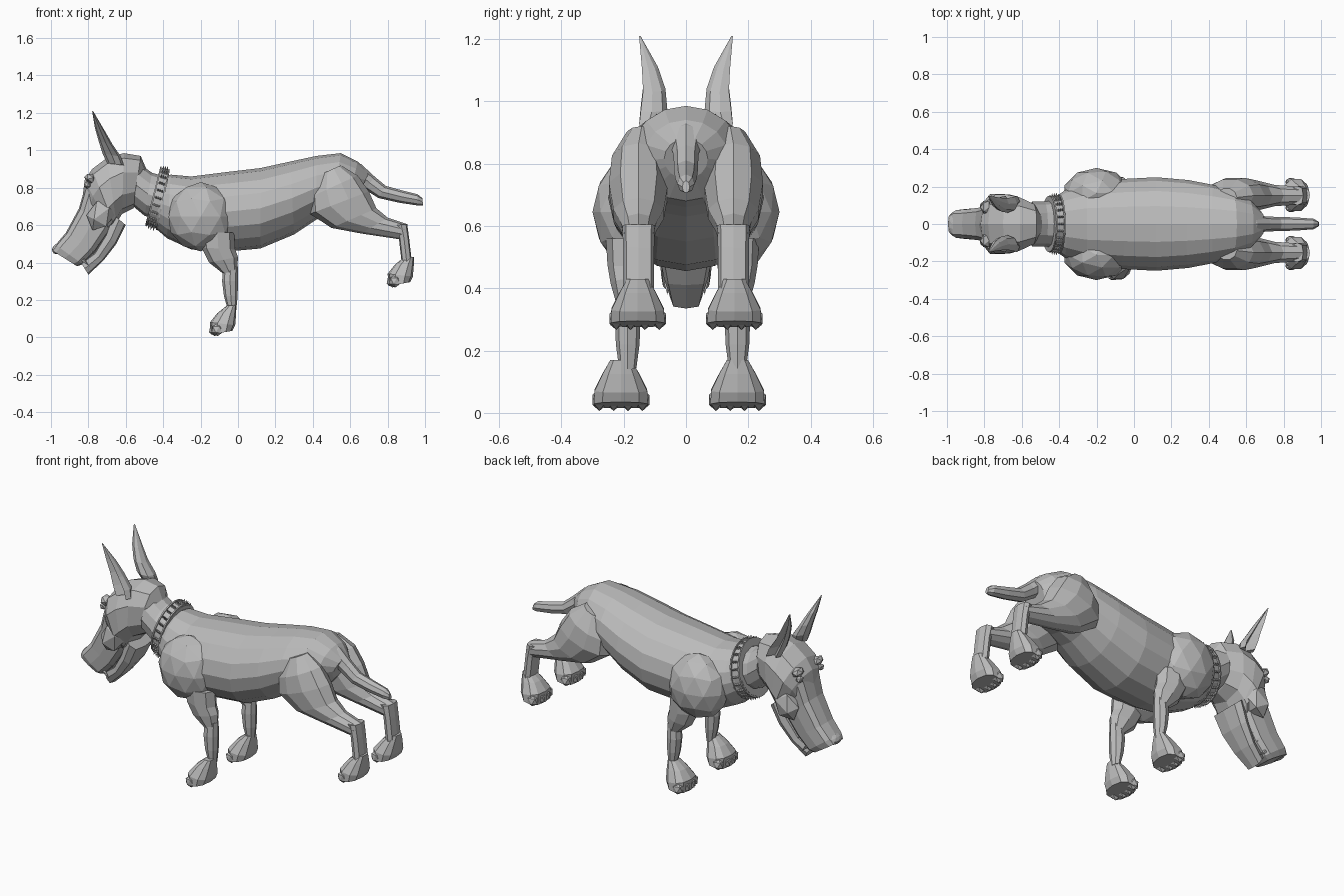
import bpy, bmesh, math
from mathutils import Vector, Matrix

cube = bpy.data.objects.get("Cube")
if cube:
    bpy.data.objects.remove(cube, do_unlink=True)

grey = bpy.data.materials.new("plain grey")
grey.use_nodes = True
colour = (0.5, 0.5, 0.5, 1)
grey.diffuse_color = colour
grey.node_tree.nodes["Principled BSDF"].inputs["Base Color"].default_value = colour


def finish(bm, name):
    bmesh.ops.recalc_face_normals(bm, faces=bm.faces)
    mesh = bpy.data.meshes.new(name)
    bm.to_mesh(mesh)
    bm.free()
    mesh.materials.append(grey)
    obj = bpy.data.objects.new(name, mesh)
    bpy.context.collection.objects.link(obj)
    return obj


def ring_point(ring, angle, box=1.0, y=0.0):
    """Point on a section given by its top, its bottom and its half width."""
    x1, z1, x2, z2, w = ring[:5]
    c, s = math.cos(angle), math.sin(angle)
    c = math.copysign(abs(c) ** box, c)
    s = math.copysign(abs(s) ** box, s)
    off = ring[5] if len(ring) > 5 else 0
    return Vector(((x1 + x2) / 2 + (x1 - x2) / 2 * c, y + off + w * s,
                   (z1 + z2) / 2 + (z1 - z2) / 2 * c))


def loft(name, rings, sides=10, box=1.0, y=0.0, dent=None, flip=1):
    bm = bmesh.new()
    loops = []
    for ring in rings:
        loop = []
        for i in range(sides):
            p = ring_point(ring, math.tau * i / sides, box, y)
            if dent and i == sides // 4:      # hollow on the outer side
                p.y -= ring[4] * dent
            p.y *= flip
            loop.append(bm.verts.new(p))
        loops.append(loop)
    for a, b in zip(loops, loops[1:]):
        for i in range(sides):
            j = (i + 1) % sides
            bm.faces.new((a[i], a[j], b[j], b[i]))
    bm.faces.new(loops[0])
    bm.faces.new(loops[-1])
    return finish(bm, name)


def blob(name, centre, size, tilt=0.0, detail=2):
    bm = bmesh.new()
    bmesh.ops.create_icosphere(bm, subdivisions=detail, radius=1)
    m = (Matrix.Translation(centre) @ Matrix.Rotation(tilt, 4, "Y")
         @ Matrix.Diagonal((*size, 1)))
    bm.transform(m)
    return finish(bm, name)


def spike(bm, base, direction, radius, length):
    turn = Vector(direction).to_track_quat("Z", "Y").to_matrix().to_4x4()
    m = Matrix.Translation(base) @ turn @ Matrix.Translation((0, 0, length / 2))
    bmesh.ops.create_cone(bm, cap_ends=True, segments=5, radius1=radius,
                          radius2=0, depth=length, matrix=m)


# Trunk, with the rump rounded off under the tail
loft("body", [
    (-.42, .85, -.46, .60, .13), (-.36, .87, -.38, .53, .18),
    (-.25, .86, -.25, .47, .22), (-.05, .885, -.1, .455, .24),
    (.12, .905, .12, .475, .25), (.28, .94, .3, .55, .235),
    (.42, .97, .42, .63, .21), (.55, .985, .5, .66, .18),
    (.64, .94, .58, .68, .14), (.7, .88, .64, .75, .07)], sides=16)

# Tail
loft("tail", [
    (.56, .97, .56, .86, .07), (.66, .925, .62, .84, .055),
    (.73, .86, .68, .79, .04), (.79, .81, .75, .745, .038),
    (.88, .785, .86, .72, .035), (.96, .765, .96, .705, .028),
    (.985, .745, .99, .705, .012)], sides=8)

# Neck and skull
loft("neck", [
    (-.36, .85, -.4, .62, .13), (-.46, .88, -.5, .65, .12),
    (-.53, .93, -.56, .7, .12)], sides=12)
loft("skull", [
    (-.49, .9, -.52, .76, .06), (-.52, .97, -.56, .69, .11),
    (-.61, .985, -.62, .66, .15), (-.7, .96, -.65, .61, .165),
    (-.78, .9, -.66, .59, .165), (-.82, .84, -.68, .57, .13),
    (-.83, .76, -.7, .56, .09)], sides=10, box=.85)

# Long square muzzle and open lower jaw
loft("muzzle", [
    (-.81, .83, -.66, .62, .11), (-.85, .69, -.69, .56, .095),
    (-.92, .56, -.76, .46, .085), (-.975, .495, -.83, .39, .08),
    (-.995, .465, -.86, .38, .065)], sides=12, box=.55)
loft("lower_jaw", [
    (-.67, .66, -.6, .6, .1), (-.71, .55, -.65, .5, .09),
    (-.77, .45, -.72, .41, .07), (-.84, .4, -.8, .335, .05)],
    sides=8, box=.6)
blob("nose", (-.96, 0, .475), (.038, .06, .028), tilt=-.5)

# Collar: band with a raised rim on each edge, and rows of studs
front = (-.415, .905, -.495, .605, .142)
back = (-.365, .89, -.43, .58, .15)


def between(t, grow=0.0):
    x1, z1, x2, z2, w = [a + (b - a) * t for a, b in zip(front, back)]
    return (x1, z1 + grow, x2, z2 - grow, w + grow)


loft("collar", [between(0), between(1)], sides=20)
for label, t in (("front", 0), ("back", .86)):
    loft("collar_rim_" + label, [between(t, .009), between(t + .14, .009)], sides=20)
bm = bmesh.new()
for t in (.3, .5, .7):
    ring = between(t)
    middle = (ring_point(ring, 0) + ring_point(ring, math.pi)) / 2
    for i in range(24):
        p = ring_point(ring, math.tau * i / 24)
        spike(bm, p, p - middle, .007, .02)
finish(bm, "collar_studs")

# Teeth
bm = bmesh.new()
for side in (-1, 1):
    for t, length in ((0, .05), (.4, .025), (.7, .025)):
        spike(bm, (-.83 + .1 * t, side * .06, .415 + .13 * t), (.7, 0, -.7), .011, length)
finish(bm, "teeth")


def paw(name, x, y, z, flip):
    loft(name, [
        (x - .05, z + .165, x, z + .165, .035), (x - .1, z + .125, x, z + .12, .06),
        (x - .14, z + .075, x - .005, z + .06, .088),
        (x - .135, z + .01, x - .02, z + .03, .09)], sides=10, box=.8, y=y, flip=flip)
    for i in range(4):
        spread = (i - 1.5) * .046
        blob(name + "_toe_" + str(i + 1),
             (x - .12 + abs(spread) * .3, flip * (y + spread), z + .037),
             (.036, .026, .036), detail=1)


# Paired parts: ears, eyes and legs
for label, flip in (("left", -1), ("right", 1)):
    loft(label + "_ear", [
        (-.7, .93, -.61, .92, .04, .122), (-.725, .985, -.625, .965, .05, .11),
        (-.745, 1.05, -.67, 1.03, .042, .108), (-.765, 1.12, -.71, 1.1, .03, .12),
        (-.78, 1.21, -.772, 1.205, .003, .148)], sides=8, dent=1.3, flip=flip)
    blob(label + "_brow", (-.79, flip * .09, .85), (.035, .04, .028), tilt=.6, detail=1)
    blob(label + "_eye", (-.805, flip * .095, .815), (.022, .025, .02), detail=1)
    blob(label + "_cheek", (-.73, flip * .11, .66), (.075, .06, .1), tilt=.5, detail=1)

    # Shoulder and front leg
    y = .187 if flip < 0 else .165
    blob(label + "_shoulder", (-.2, flip * .165, .645), (.18, .135, .185))
    loft(label + "_upper_front_leg", [
        (-.2, .56, -.02, .56, .07), (-.195, .48, -.015, .47, .065),
        (-.155, .4, 0, .43, .055), (-.085, .345, -.005, .345, .035)],
        sides=8, y=y, flip=flip)
    loft(label + "_lower_front_leg", [
        (-.08, .38, 0, .38, .033), (-.085, .3, 0, .3, .041),
        (-.075, .22, -.002, .22, .038), (-.055, .15, -.01, .14, .028)],
        sides=8, y=y, flip=flip)
    paw(label + "_front_paw", -.01, y + (.022 if flip < 0 else 0), .005, flip)

    # Hind leg: round haunch, tapering shank, upright hock
    loft(label + "_thigh", [
        (.55, .92, .44, .87, .05, -.01), (.64, .865, .385, .75, .09),
        (.7, .78, .385, .66, .1), (.74, .69, .5, .585, .085),
        (.8, .64, .66, .555, .06), (.905, .605, .86, .525, .05)],
        sides=10, y=.152, flip=flip)
    loft(label + "_hock", [
        (.84, .6, .905, .605, .052), (.86, .53, .915, .53, .05),
        (.875, .4, .93, .4, .05)], sides=8, box=.7, y=.152, flip=flip)
    paw(label + "_hind_paw", .94, .155, .265, flip)
